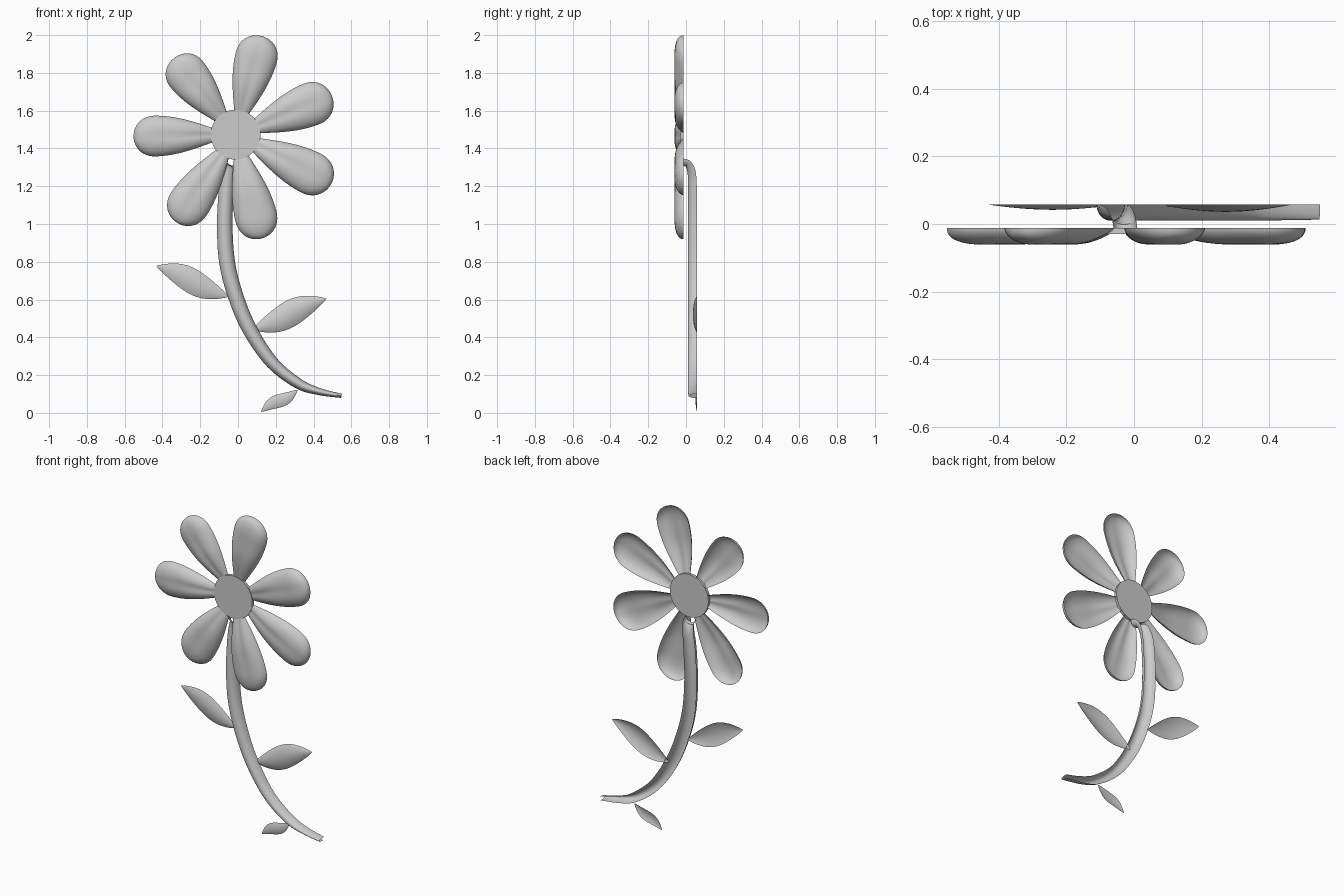
import bpy, bmesh, math
from mathutils import Vector

if "Cube" in bpy.data.objects:
    bpy.data.objects.remove(bpy.data.objects["Cube"])

CENTRE = Vector((-0.013, 0, 1.473))   # middle of the flower head


def shell(name, rows):
    """Smooth open-backed surface lofted through rows of points."""
    bm = bmesh.new()
    grid = [[bm.verts.new(p) for p in row] for row in rows]
    for a, b in zip(grid, grid[1:]):
        for i in range(len(a) - 1):
            bm.faces.new((a[i], a[i + 1], b[i + 1], b[i]))
    bmesh.ops.remove_doubles(bm, verts=bm.verts[:], dist=1e-5)
    bm.normal_update()
    if sum(f.normal.y * f.calc_area() for f in bm.faces) > 0:
        bmesh.ops.reverse_faces(bm, faces=bm.faces[:])
    for f in bm.faces:
        f.smooth = True
    me = bpy.data.meshes.new(name)
    bm.to_mesh(me)
    bm.free()
    ob = bpy.data.objects.new(name, me)
    bpy.context.collection.objects.link(ob)
    return ob


def across(n=20):
    return [-math.cos(math.pi * i / n) for i in range(n + 1)]


def petal(i, angle, length, half):
    a = math.radians(angle)
    along = Vector((math.cos(a), 0, math.sin(a)))
    side = Vector((-math.sin(a), 0, math.cos(a)))
    start, rows = 0.115, []
    for k in range(29):
        t = math.sin(math.pi / 2 * k / 28)
        tip = math.sqrt(max(0, 1 - max(0, (t - 0.72) / 0.28) ** 2.3))
        w = half * (0.33 + 0.67 * math.sin(min(t / 0.75, 1) * math.pi / 2)) * tip
        d = (0.012 + 0.039 * math.sin(min(t / 0.5, 1) * math.pi / 2)) * tip ** 0.8
        row = []
        for u in across():
            groove = 0.2 * math.exp(-(u / 0.25) ** 2) * (1 - t)
            h = d * (max(0, 1 - abs(u) ** 2.6) ** 0.6 - groove)
            p = CENTRE + along * (start + t * (length - start)) + side * (w * u)
            p.y = -0.012 - h
            row.append(p)
        rows.append(row)
    shell(f"petal_{i}", rows)


def leaf(name, base, tip, half, depth, bend):
    b, e = Vector((base[0], 0, base[1])), Vector((tip[0], 0, tip[1]))
    ax = (e - b).normalized()
    side = Vector((-ax.z, 0, ax.x))
    rows = []
    for k in range(25):
        t = (1 - math.cos(math.pi * k / 24)) / 2
        s = max(0, math.sin(math.pi * t)) ** 0.85
        row = []
        for u in across(12):
            p = b.lerp(e, t) + side * (half * s * u + bend * math.sin(2 * math.pi * t))
            p.y = 0.058 - depth * s * (1 - u * u)
            row.append(p)
        rows.append(row)
    shell(name, rows)


def spline(pts, steps=6):
    """Catmull-Rom through points of any dimension."""
    P = [Vector(p) for p in pts]
    P = [2 * P[0] - P[1]] + P + [2 * P[-1] - P[-2]]
    out = []
    for i in range(1, len(P) - 2):
        p0, p1, p2, p3 = P[i - 1:i + 3]
        for k in range(steps):
            t = k / steps
            out.append(0.5 * (2 * p1 + (p2 - p0) * t + (2 * p0 - 5 * p1 + 4 * p2 - p3) * t * t
                              + (3 * p1 - p0 - 3 * p2 + p3) * t ** 3))
    return out + [P[-2]]


# Petals: angle, reach from the centre, half width
for i, (a, l, w) in enumerate([(75, 0.54, 0.112), (22, 0.55, 0.115), (-27, 0.57, 0.115),
                               (-76, 0.567, 0.112), (-124, 0.56, 0.112),
                               (181, 0.54, 0.108), (129, 0.52, 0.11)], 1):
    petal(i, a, l, w)

# Flower centre disc
bpy.ops.mesh.primitive_cylinder_add(vertices=64, radius=0.132, depth=0.018,
                                    location=CENTRE + Vector((0, -0.021, 0)),
                                    rotation=(math.pi / 2, 0, 0))
disc = bpy.context.object
disc.name = "flower_centre"
bpy.ops.object.shade_smooth_by_angle()

# Stem: half-round channel along x, y, z with half width and depth
path = spline([(0.548, 0.058, 0.09, 0.011, 0.045), (0.43, 0.058, 0.113, 0.019, 0.047),
               (0.32, 0.058, 0.155, 0.028, 0.048), (0.18, 0.058, 0.267, 0.034, 0.048),
               (0.063, 0.058, 0.44, 0.039, 0.048), (-0.013, 0.058, 0.62, 0.041, 0.048),
               (-0.058, 0.058, 0.8, 0.042, 0.048), (-0.07, 0.058, 1.0, 0.041, 0.048),
               (-0.06, 0.057, 1.2, 0.04, 0.046), (-0.045, 0.048, 1.285, 0.038, 0.042),
               (-0.032, 0.022, 1.33, 0.036, 0.036), (-0.025, -0.012, 1.342, 0.035, 0.034)])
rows = []
for i, q in enumerate(path):
    a, b = path[max(i - 1, 0)], path[min(i + 1, len(path) - 1)]
    T = Vector((b - a)[:3]).normalized()
    if i > len(path) - 20:      # keep the hooked end square to the flower
        S = Vector((1, 0, 0.1)).normalized()
    else:
        S = Vector((T.z, 0, -T.x)).normalized()
    F = T.cross(S).normalized()
    if F.y > 0:
        F.negate()
    rows.append([Vector(q[:3]) + S * (q[3] * math.cos(math.pi * k / 16))
                 + F * (q[4] * math.sin(math.pi * k / 16)) for k in range(17)])
shell("stem", rows)

# Leaves
leaf("leaf_left", (-0.05, 0.615), (-0.432, 0.778), 0.066, 0.016, 0.008)
leaf("leaf_right", (0.075, 0.44), (0.468, 0.605), 0.07, 0.022, -0.008)
leaf("leaf_lower", (0.315, 0.122), (0.123, 0.006), 0.036, 0.008, 0.008)
